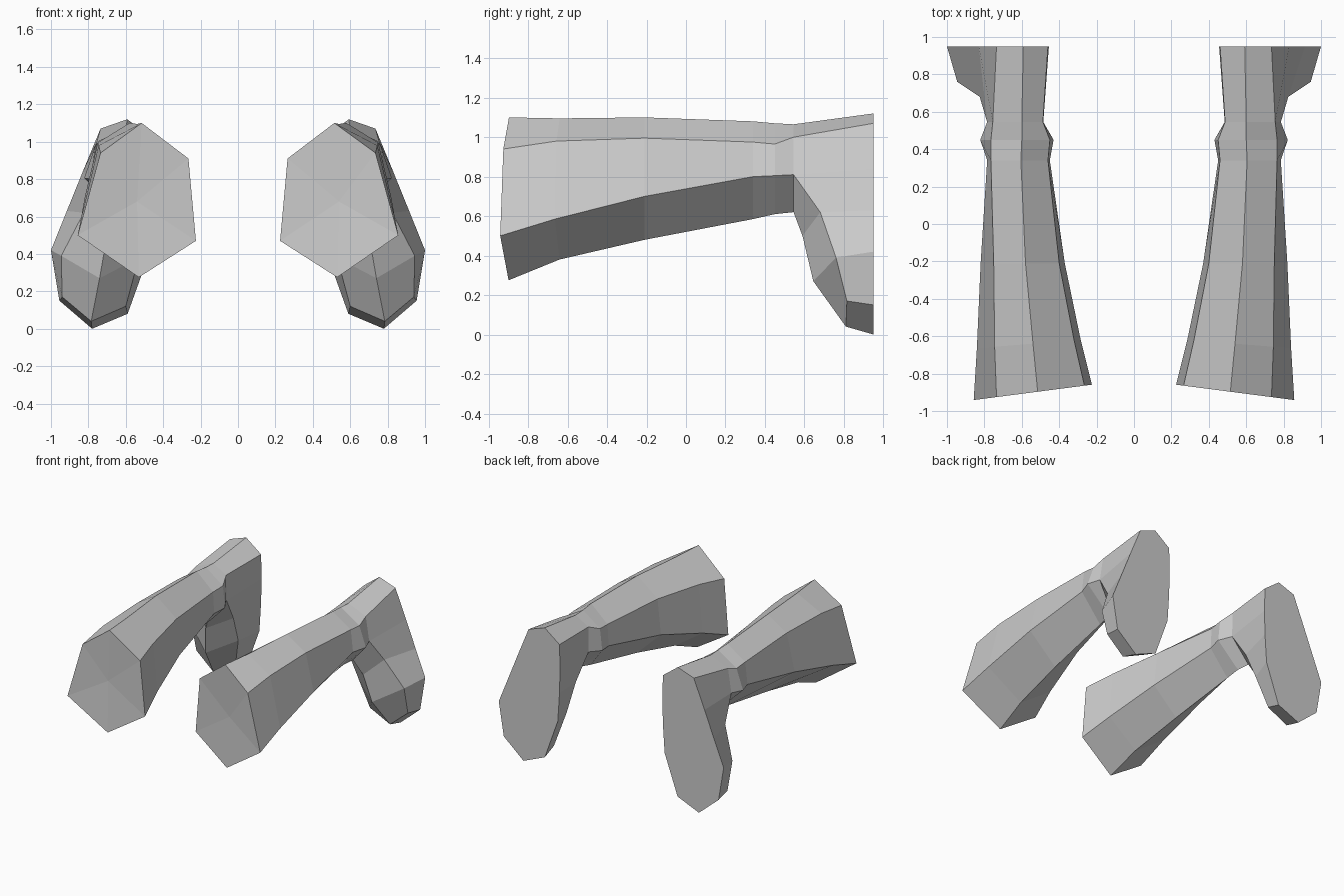
import bpy, bmesh

if "Cube" in bpy.data.objects:
    bpy.data.objects.remove(bpy.data.objects["Cube"])

# Arm cross-sections: y, slant of y along x, then (x, z) for
# top, upper outer, lower outer, bottom, lower inner, upper inner
SECTIONS = [
    (-0.90, -0.13, [(.515, 1.10), (.735, .94), (.857, .50), (.53, .275), (.225, .47), (.265, .91)]),
    (-0.64, -0.08, [(.54, 1.095), (.745, .98), (.84, .585), (.55, .38), (.285, .56), (.32, .94)]),
    (-0.21, 0.0, [(.58, 1.10), (.75, .995), (.82, .70), (.58, .48), (.37, .68), (.40, .96)]),
    (0.34, 0.0, [(.605, 1.08), (.765, .975), (.785, .80), (.61, .585), (.45, .78), (.46, .95)]),
    (0.45, 0.0, [(.60, 1.07), (.765, .965), (.822, .805), (.62, .61), (.43, .79), (.45, .96)]),
    (0.545, 0.0, [(.60, 1.065), (.755, 1.0), (.785, .81), (.64, .62), (.485, .80), (.487, 1.0)]),
]

# Hand rows going down: back outer, front outer, front middle, front inner, back inner
HAND = [
    [(.915, .95, .63), (.825, .68, .62), (.70, .59, .50), (.51, .67, .60), (.46, .95, .63)],
    [(1.0, .95, .42), (.945, .76, .39), (.74, .645, .27), (.53, .76, .38), (.475, .95, .40)],
    [(.955, .95, .15), (.94, .815, .17), (.785, .81, .04), (.60, .82, .12), (.59, .95, .08)],
]

bm = bmesh.new()


def add(p):
    return bm.verts.new(p)


def bridge(a, b, closed=False):
    for i in range(len(a) if closed else len(a) - 1):
        j = (i + 1) % len(a)
        bm.faces.new((a[i], a[j], b[j], b[i]))


# Six-sided arm
rings = [[add((x, y + s * (x - .54), z)) for x, z in pts] for y, s, pts in SECTIONS]
for a, b in zip(rings, rings[1:]):
    bridge(a, b, True)

# Slightly dished front end
centre = add((.54, -.88, .68))
for i in range(6):
    bm.faces.new((rings[0][i], rings[0][(i + 1) % 6], centre))

# Flare from wrist to the flat back
top, up_out, lo_out, bottom, lo_in, up_in = rings[-1]
back = [add((x, .95, z)) for x, z in [(.455, .83), (.46, 1.02), (.592, 1.12), (.735, 1.07), (.83, .84)]]
bridge([lo_in, up_in, top, up_out, lo_out], back)

# Hand hanging below the wrist
rows = [[back[4], lo_out, bottom, lo_in, back[0]]]
rows += [[add(p) for p in row] for row in HAND]
for a, b in zip(rows, rows[1:]):
    bridge(a, b)
tip = add((.78, .95, 0))
last = rows[-1]
bm.faces.new((last[0], last[1], last[2], tip))
bm.faces.new((last[2], last[3], last[4], tip))

# Flat back face
bm.faces.new(back + [r[0] for r in rows[1:]] + [tip] + [r[4] for r in rows[:0:-1]])

bmesh.ops.recalc_face_normals(bm, faces=bm.faces)
mesh = bpy.data.meshes.new("arms")
bm.to_mesh(mesh)
bm.free()
arms = bpy.data.objects.new("arms", mesh)
bpy.context.collection.objects.link(arms)
arms.modifiers.new("Mirror", 'MIRROR').use_axis[0] = True
